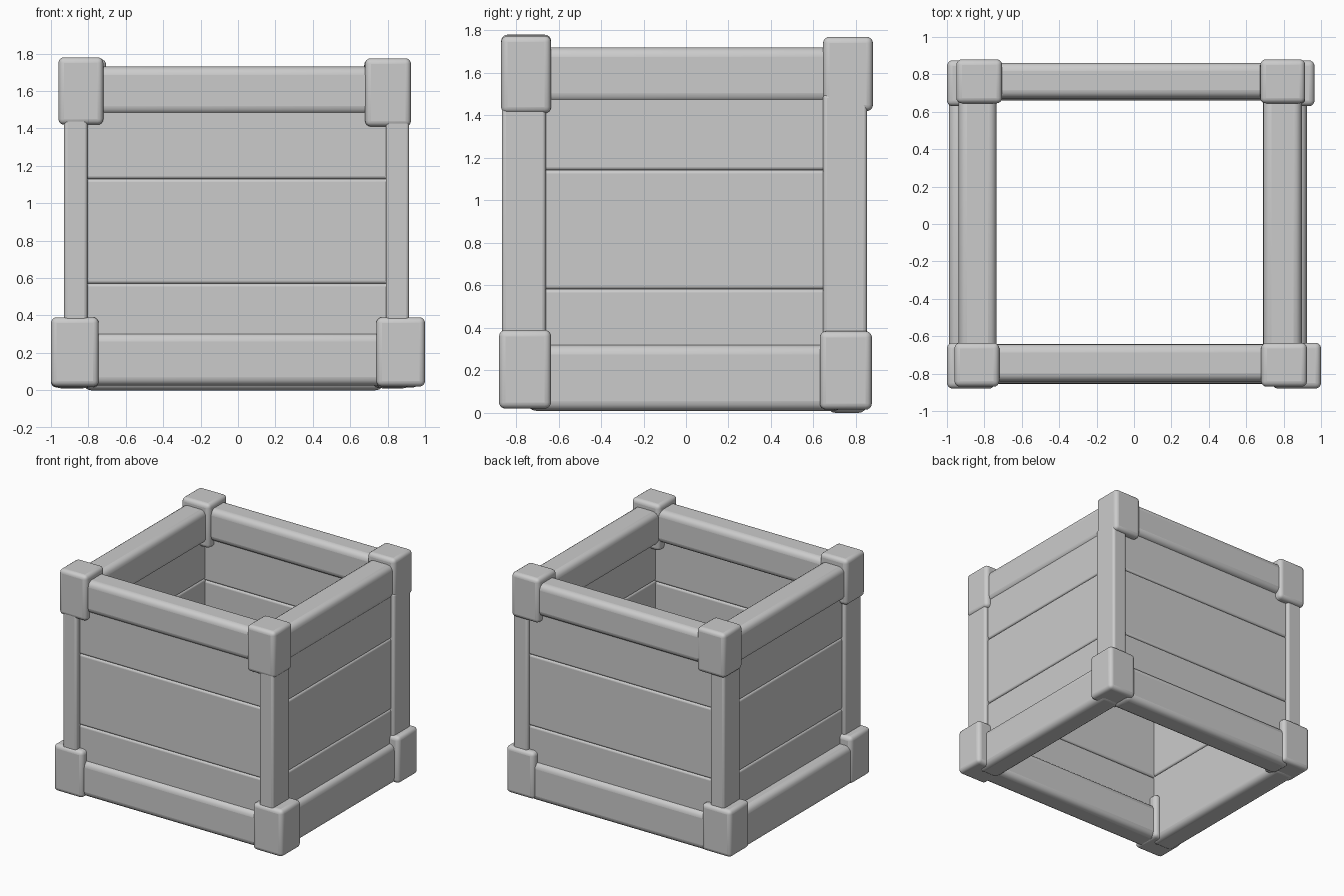
import bpy, bmesh
from mathutils import Vector

if "Cube" in bpy.data.objects:
    bpy.data.objects.remove(bpy.data.objects["Cube"])


def box(name, x, y, z, bevel, taper=(0, 0)):
    """Rounded box from min/max pairs; taper pulls the upper outer faces inward."""
    bm = bmesh.new()
    bmesh.ops.create_cube(bm, size=1)
    for v in bm.verts:
        top = v.co.z > 0
        v.co = Vector([(a + b) / 2 + c * (b - a) for (a, b), c in zip((x, y, z), v.co)])
        if top:
            v.co.x += taper[0]
            v.co.y += taper[1]
    me = bpy.data.meshes.new(name)
    bm.to_mesh(me)
    bm.free()
    ob = bpy.data.objects.new(name, me)
    bpy.context.collection.objects.link(ob)
    m = ob.modifiers.new("Rounding", 'BEVEL')
    m.width = bevel
    m.segments = 4
    for o in bpy.context.selected_objects:
        o.select_set(False)
    ob.select_set(True)
    bpy.context.view_layer.objects.active = ob
    bpy.ops.object.shade_smooth_by_angle(angle=0.6)
    return ob


# Corner blocks, slightly irregular like hand-cut wood
blocks = {
    "upper_front_left_block": ((-.96, -.72), (-.87, -.635), (1.42, 1.78)),
    "upper_front_right_block": ((.68, .925), (-.87, -.635), (1.41, 1.775)),
    "upper_back_left_block": ((-.95, -.705), (.645, .88), (1.42, 1.77)),
    "upper_back_right_block": ((.675, .915), (.645, .88), (1.42, 1.77)),
    "lower_front_left_block": ((-1, -.745), (-.88, -.635), (.02, .39)),
    "lower_front_right_block": ((.74, 1), (-.88, -.635), (.02, .39)),
    "lower_back_left_block": ((-1, -.745), (.63, .875), (.015, .385)),
    "lower_back_right_block": ((.72, .965), (.63, .875), (.015, .385)),
}
for name, (x, y, z) in blocks.items():
    box(name, x, y, z, .03)

# Upright posts between the blocks
for side, x in (("left", (-.93, -.805)), ("right", (.79, .915))):
    box(f"front_{side}_post", x, (-.866, -.66), (.3, 1.5), .018)
    box(f"back_{side}_post", x, (.645, .852), (.3, 1.5), .018)

# Upper and lower rails with heavily rounded edges
rails = {
    "upper_front_rail": ((-.8, .76), (-.842, -.642), (1.475, 1.73)),
    "upper_back_rail": ((-.8, .76), (.672, .862), (1.47, 1.725)),
    "upper_left_rail": ((-.937, -.735), (-.72, .74), (1.46, 1.72)),
    "upper_right_rail": ((.69, .897), (-.72, .74), (1.46, 1.72)),
    "lower_front_rail": ((-.83, .82), (-.855, -.66), (.025, .305)),
    "lower_back_rail": ((-.83, .78), (.66, .855), (.0, .3)),
    "lower_left_rail": ((-.99, -.785), (-.75, .74), (.01, .32)),
    "lower_right_rail": ((.73, .925), (-.75, .74), (.01, .32)),
}
for name, (x, y, z) in rails.items():
    box(name, x, y, z, .045)

# Wall planks: three stacked boards per side
levels = ((.12, .57), (.57, 1.13), (1.13, 1.64))
walls = {
    "front": ((-.83, .82), (-.825, -.70)),
    "back": ((-.83, .82), (.71, .825)),
    "left": ((-.9, -.785), (-.78, .78)),
    "right": ((.755, .885), (-.78, .78)),
}
for side, (x, y) in walls.items():
    lift = .012 if side in ("left", "right") else 0
    for i, (lo, hi) in enumerate(levels, 1):
        box(f"{side}_plank_{i}", x, y, (lo + lift, hi + lift), .016)
